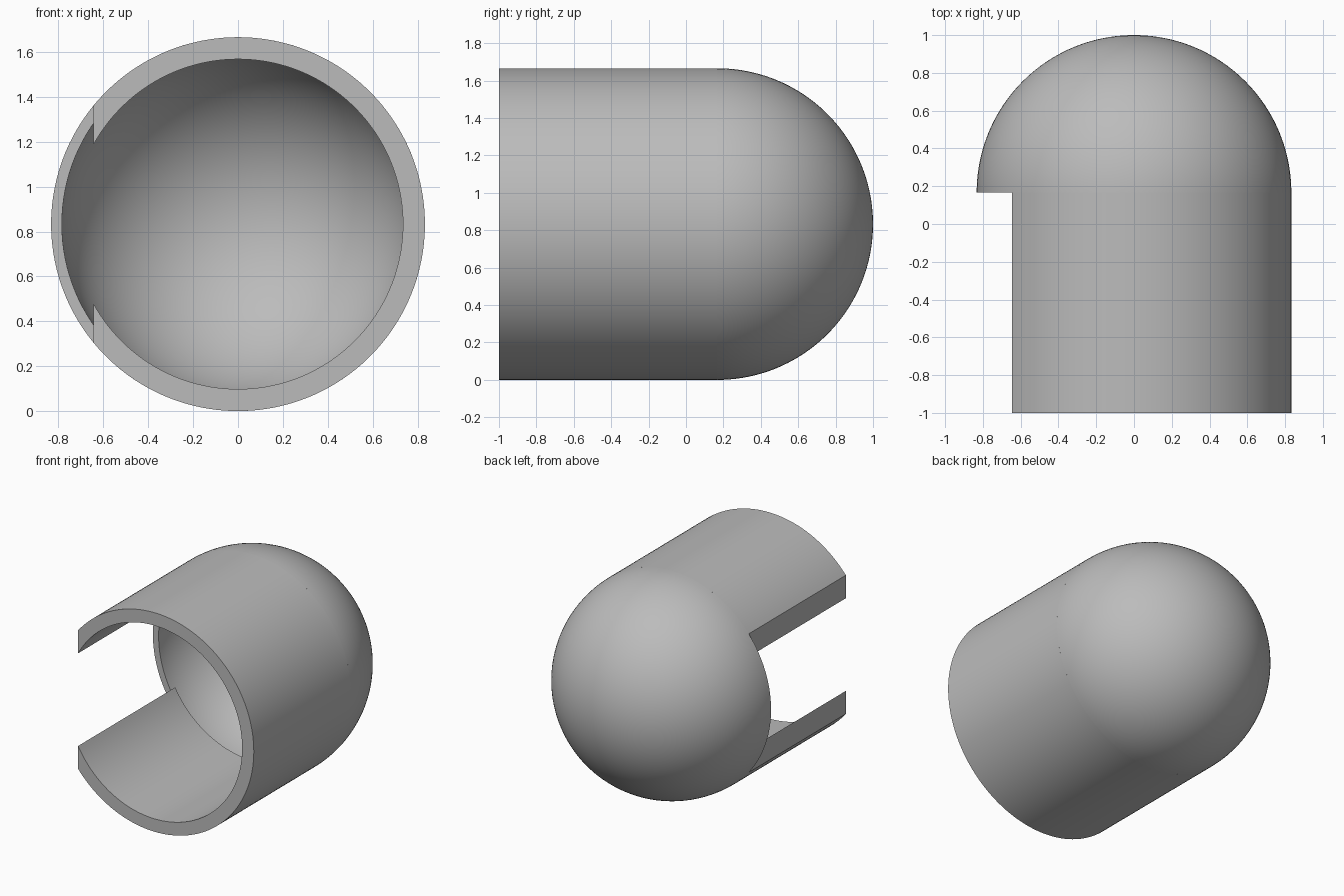
import bpy, bmesh
from math import acos, cos, sin, pi, radians

R = 0.833            # outer radius, also height of the axis
TUBE_IN = 0.735      # tube bore
DOME_IN = 0.785      # dome bore
FRONT, JOINT = -1.0, 0.167
CUT_X = -0.645       # side opening plane

cube = bpy.data.objects.get("Cube")
if cube:
    bpy.data.objects.remove(cube, do_unlink=True)

grey = bpy.data.materials.new("grey")
grey.use_nodes = True
colour = (0.5, 0.5, 0.5, 1)
grey.diffuse_color = colour
grey.node_tree.nodes["Principled BSDF"].inputs["Base Color"].default_value = colour


def finish(bm, name):
    bmesh.ops.remove_doubles(bm, verts=bm.verts, dist=1e-5)
    bmesh.ops.recalc_face_normals(bm, faces=bm.faces)
    mesh = bpy.data.meshes.new(name)
    bm.to_mesh(mesh)
    bm.free()
    mesh.materials.append(grey)
    obj = bpy.data.objects.new(name, mesh)
    bpy.context.collection.objects.link(obj)
    bpy.ops.object.select_all(action='DESELECT')
    obj.select_set(True)
    bpy.context.view_layer.objects.active = obj
    bpy.ops.object.shade_smooth_by_angle(angle=radians(30))
    return obj


# Open tube: C-shaped section with flat vertical ends, extruded along y
def arc(bm, radius, steps):
    end = acos(CUT_X / radius)
    angles = [end * (2 * i / steps - 1) for i in range(steps + 1)]
    return [bm.verts.new((radius * cos(a), FRONT, R + radius * sin(a))) for a in angles]


bm = bmesh.new()
outer, inner = arc(bm, R, 128), arc(bm, TUBE_IN, 128)
for i in range(128):
    bm.faces.new((outer[i], outer[i + 1], inner[i + 1], inner[i]))
result = bmesh.ops.extrude_face_region(bm, geom=bm.faces[:], use_keep_orig=True)
moved = [g for g in result["geom"] if isinstance(g, bmesh.types.BMVert)]
bmesh.ops.translate(bm, verts=moved, vec=(0, JOINT - FRONT, 0))
finish(bm, "open_tube")

# Hollow dome: shell profile spun around the y axis
bm = bmesh.new()
steps = 40
quarter = [pi / 2 * i / steps for i in range(steps + 1)]
profile = [(R * cos(a), JOINT + R * sin(a)) for a in quarter]
lining = [(DOME_IN * cos(a), JOINT + DOME_IN * sin(a)) for a in quarter]


def chain(points):
    verts = [bm.verts.new((r, y, R)) for r, y in points]
    return verts, [bm.edges.new(pair) for pair in zip(verts, verts[1:])]


v_out, e_out = chain(profile)
v_in, e_in = chain(lining)
rim = bm.edges.new((v_out[0], v_in[0]))
bmesh.ops.spin(bm, geom=v_out + v_in + e_out + e_in + [rim], cent=(0, 0, R),
               axis=(0, 1, 0), angle=2 * pi, steps=128, use_duplicate=False)
bmesh.ops.dissolve_degenerate(bm, edges=bm.edges, dist=1e-5)
finish(bm, "hollow_dome")
